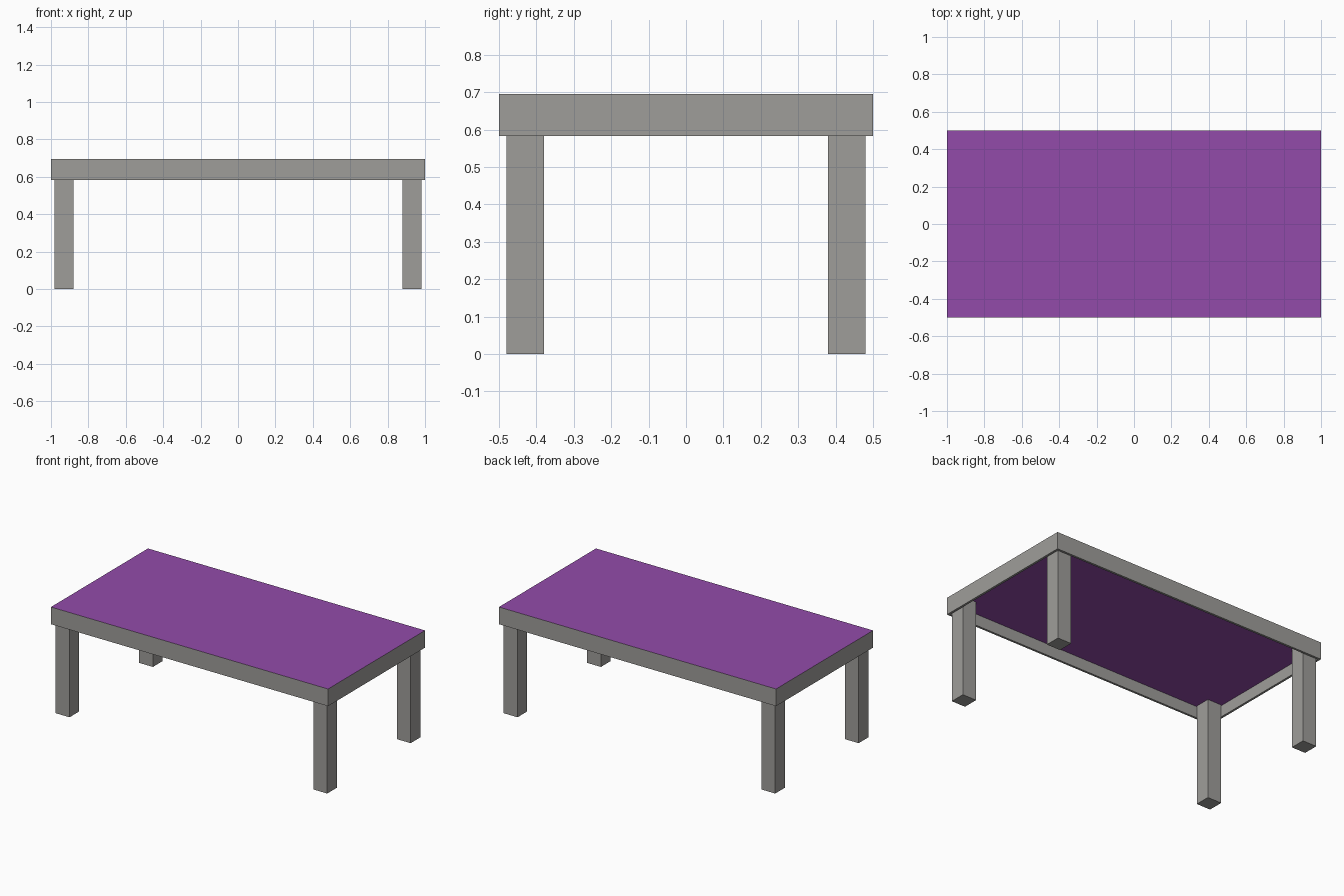
import bpy, bmesh
from mathutils import Matrix, Vector

if "Cube" in bpy.data.objects:
    bpy.data.objects.remove(bpy.data.objects["Cube"])

TOP, RIM, PANEL = 0.695, 0.583, 0.658   # board top, rim bottom, panel underside
WALL, LEG = 0.02, 0.10                  # rim thickness, leg width


def material(name, rgb):
    m = bpy.data.materials.new(name)
    m.diffuse_color = (*rgb, 1)
    m.use_nodes = True
    m.node_tree.nodes["Principled BSDF"].inputs["Base Color"].default_value = m.diffuse_color
    return m


grey = material("warm_grey", (0.345, 0.338, 0.323))
purple = material("purple", (0.29, 0.071, 0.40))


def box(bm, lo, hi):
    lo, hi = Vector(lo), Vector(hi)
    mat = Matrix.Translation((lo + hi) / 2) @ Matrix.Diagonal((*(hi - lo), 1))
    bmesh.ops.create_cube(bm, size=1, matrix=mat)


def finish(name, bm, mats):
    me = bpy.data.meshes.new(name)
    bm.to_mesh(me)
    bm.free()
    for m in mats:
        me.materials.append(m)
    bpy.context.collection.objects.link(bpy.data.objects.new(name, me))


# Tabletop: box with a recessed underside, leaving a thin rim all round
bm = bmesh.new()
box(bm, (-1, -0.5, RIM), (1, 0.5, TOP))
bm.normal_update()
under = next(f for f in bm.faces if f.normal.z < -0.9)
bmesh.ops.inset_region(bm, faces=[under], thickness=WALL)
bmesh.ops.inset_region(bm, faces=[under], thickness=0, depth=0)
for v in under.verts:
    v.co.z = PANEL
bm.normal_update()
# Purple on the top and on the panel underside, grey on the rim
for f in bm.faces:
    f.material_index = int(f is under or f.normal.z > 0.9)
finish("tabletop", bm, [grey, purple])

# Four square legs tucked into the rim corners
for side, sx in (("left", -1), ("right", 1)):
    for end, sy in (("front", -1), ("back", 1)):
        cx, cy = sx * (1 - WALL - LEG / 2), sy * (0.5 - WALL - LEG / 2)
        bm = bmesh.new()
        box(bm, (cx - LEG / 2, cy - LEG / 2, 0), (cx + LEG / 2, cy + LEG / 2, PANEL))
        finish(f"{end}_{side}_leg", bm, [grey])
